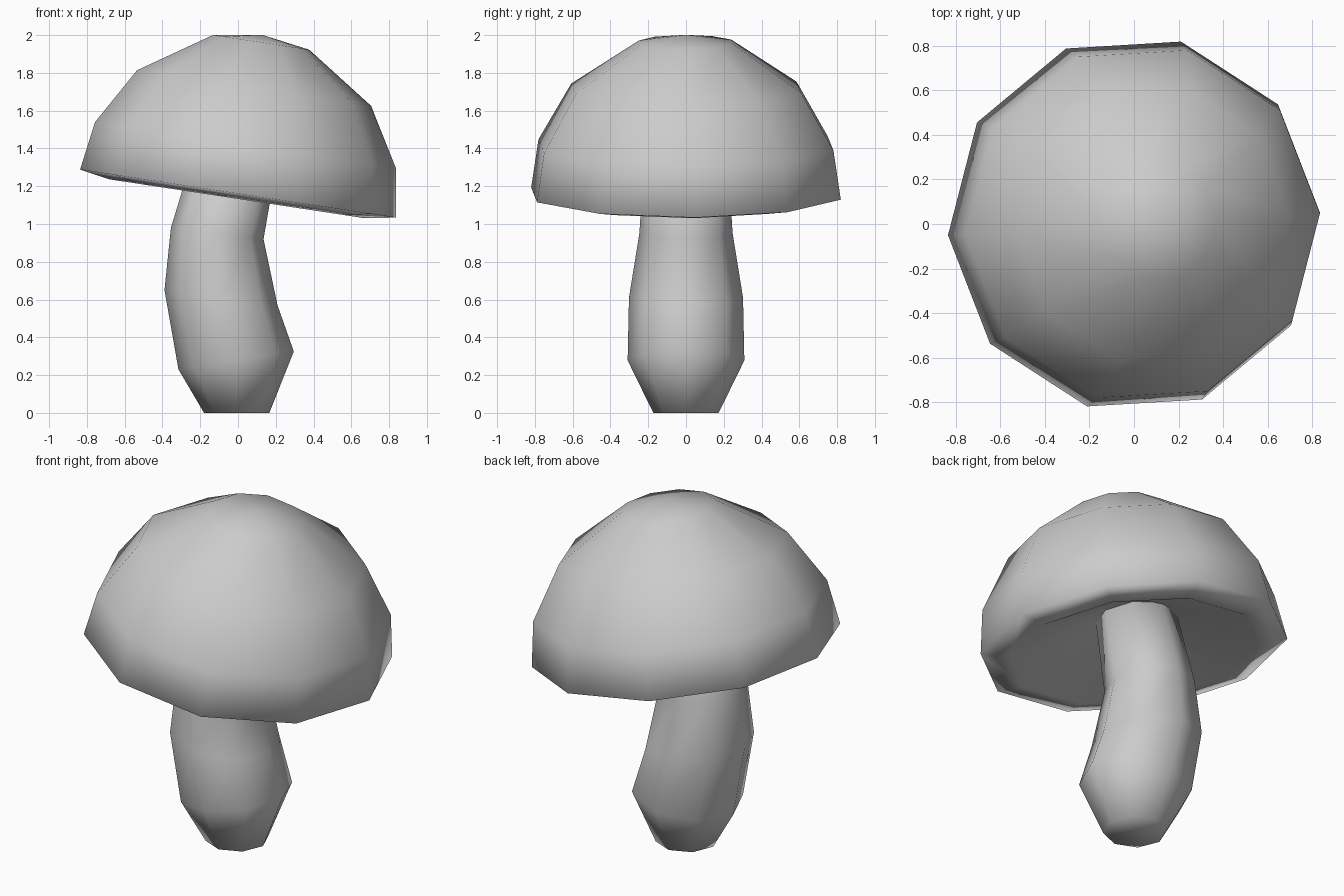
import bpy
import bmesh
from math import sin, cos, tau, radians
from mathutils import Vector

if "Cube" in bpy.data.objects:
    bpy.data.objects.remove(bpy.data.objects["Cube"])


def loft(name, rings, sides, phase, tip=None, base_flat=False):
    """Skin rings (x, z, radius, tilt in degrees); close both ends."""
    bm = bmesh.new()
    loops = []
    for x, z, r, tilt in rings:
        t = radians(tilt)
        loop = []
        for i in range(sides):
            a = radians(phase) + tau * i / sides
            u = r * cos(a)
            loop.append(bm.verts.new((x + u * cos(t), r * sin(a), z + u * sin(t))))
        loops.append(loop)
    for lo, hi in zip(loops, loops[1:]):
        for i in range(sides):
            j = (i + 1) % sides
            bm.faces.new((lo[i], lo[j], hi[j], hi[i]))
    bottom = bm.faces.new(loops[0][::-1])
    if tip:
        apex = bm.verts.new(tip)
        for i in range(sides):
            bm.faces.new((loops[-1][i], loops[-1][(i + 1) % sides], apex))
    else:
        bm.faces.new(loops[-1])
    for f in bm.faces:
        f.smooth = True
    bottom.smooth = not base_flat
    bmesh.ops.recalc_face_normals(bm, faces=bm.faces)
    mesh = bpy.data.meshes.new(name)
    bm.to_mesh(mesh)
    bm.free()
    obj = bpy.data.objects.new(name, mesh)
    bpy.context.collection.objects.link(obj)
    # Large faces dominate the shading, so small bevels stay crisp
    obj.modifiers.new("weighted_normals", 'WEIGHTED_NORMAL')
    return obj


# Bent stem with eight sides
loft("stem", [
    (-0.007, 0.0, 0.173, 0),
    (-0.01, 0.278, 0.309, 8.8),
    (-0.09, 0.61, 0.302, -7.7),
    (-0.11, 0.95, 0.247, -7),
    (-0.012, 1.36, 0.22, -8.6),
], 8, 0, base_flat=True)

# Tilted cap: conical underside, lip, then dome, as (height on axis, radius)
TILT = 8.65
axis = Vector((sin(radians(TILT)), 0, cos(radians(TILT))))
rim = Vector((0, 0, 1.161))
profile = [(0.18, 0.21), (-0.028, 0.685), (0.0, 0.847), (0.26, 0.807),
           (0.565, 0.628), (0.81, 0.258)]
rings = []
for h, r in profile:
    c = rim + axis * h
    rings.append((c.x, c.z, r, -TILT))
loft("cap", rings, 10, 3.4, tip=rim + axis * 0.85)
